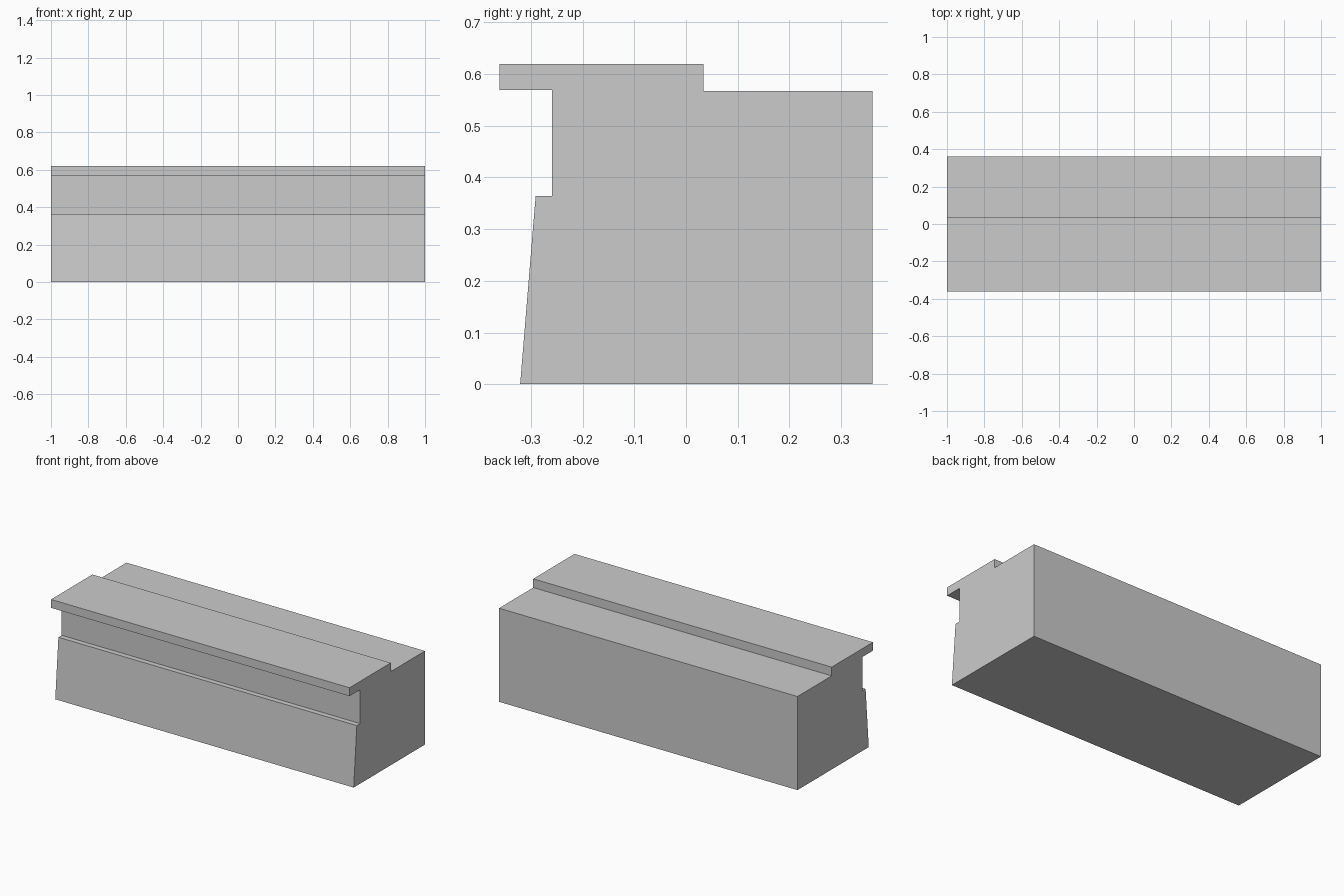
import bpy
import bmesh

cube = bpy.data.objects.get("Cube")
if cube:
    bpy.data.objects.remove(cube, do_unlink=True)

# Plain grey material
grey = bpy.data.materials.new("plain grey")
grey.use_nodes = True
colour = (0.6, 0.6, 0.6, 1)
grey.diffuse_color = colour
grey.node_tree.nodes["Principled BSDF"].inputs["Base Color"].default_value = colour


def extrude_profile(name, profile, half_length, material):
    """Sweep a (y, z) outline along x into a closed solid."""
    bm = bmesh.new()
    end = bm.faces.new([bm.verts.new((-half_length, y, z)) for y, z in profile])
    swept = bmesh.ops.extrude_face_region(bm, geom=[end])["geom"]
    moved = [v for v in swept if isinstance(v, bmesh.types.BMVert)]
    bmesh.ops.translate(bm, verts=moved, vec=(2 * half_length, 0, 0))
    bmesh.ops.recalc_face_normals(bm, faces=bm.faces)
    mesh = bpy.data.meshes.new(name)
    bm.to_mesh(mesh)
    bm.free()
    mesh.materials.append(material)
    obj = bpy.data.objects.new(name, mesh)
    bpy.context.collection.objects.link(obj)
    return obj


# Counter block: sloped front, recess, overhanging top and lower rear shelf
counter_profile = [
    (-0.321, 0), (0.361, 0),
    (0.361, 0.567), (0.034, 0.567),
    (0.034, 0.62), (-0.361, 0.62),
    (-0.361, 0.569), (-0.259, 0.569),
    (-0.259, 0.364), (-0.291, 0.364),
]
extrude_profile("counter_block", counter_profile, 1, grey)
